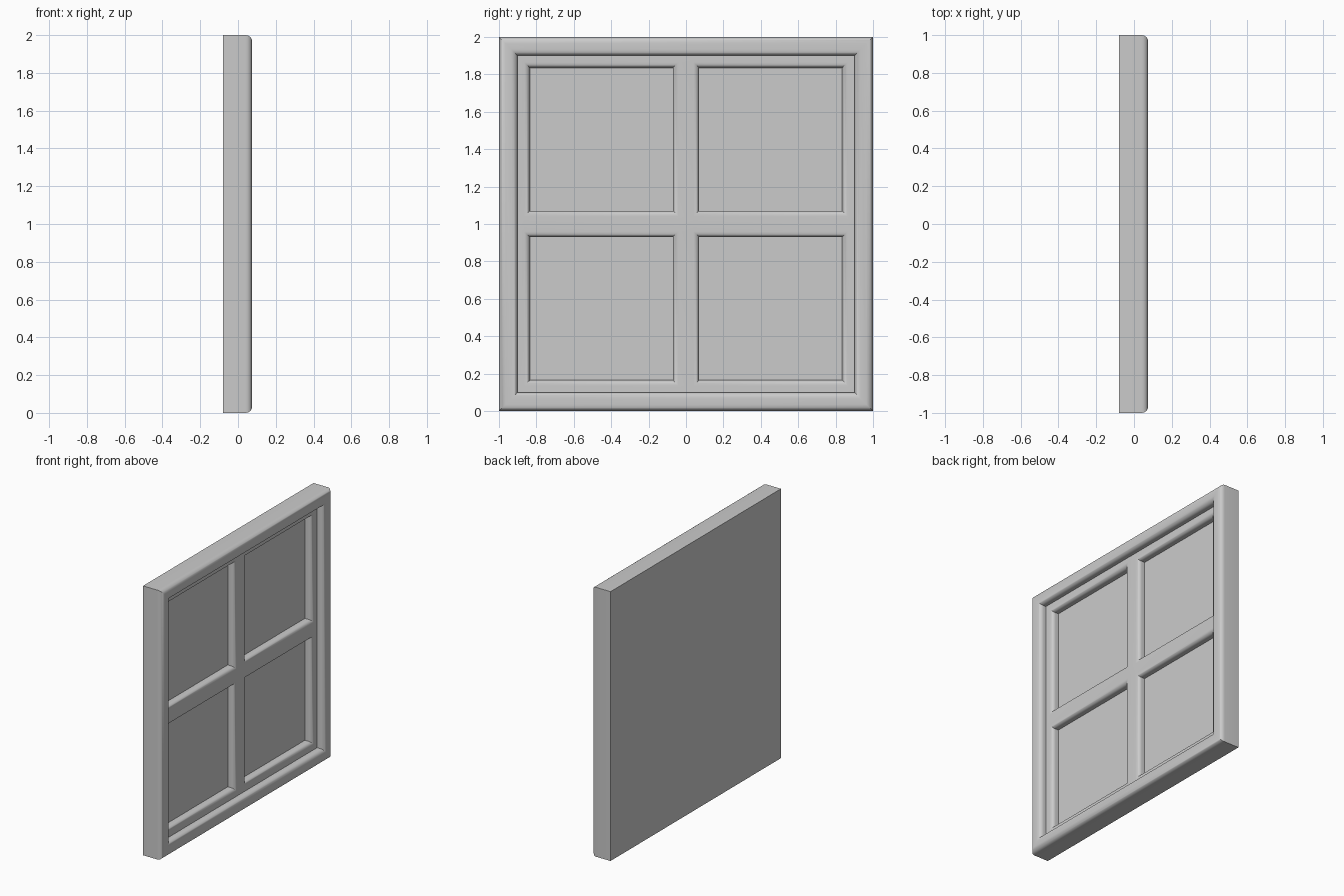
import bpy, bmesh, math

if "Cube" in bpy.data.objects:
    bpy.data.objects.remove(bpy.data.objects["Cube"])

BACK, FRONT, SASH, PANE = -0.08, 0.075, 0.02, -0.035
CZ = 1.0          # window centre height
SEG = 6           # segments per rounded edge


def arc(ci, cx, r, a0, a1):
    """Quarter round in (inset, x) space."""
    return [(ci + r * math.cos(math.radians(a0 + (a1 - a0) * i / SEG)),
             cx + r * math.sin(math.radians(a0 + (a1 - a0) * i / SEG)))
            for i in range(SEG + 1)]


def sweep(bm, y0, y1, z0, z1, profile):
    """Sweep an (inset, x) profile around a mitred rectangle; return its rings."""
    rings = []
    for d, x in profile:
        rings.append([bm.verts.new((x, y, z)) for y, z in
                      ((y0 + d, z0 + d), (y1 - d, z0 + d),
                       (y1 - d, z1 - d), (y0 + d, z1 - d))])
    for a, b in zip(rings, rings[1:]):
        for i in range(4):
            j = (i + 1) % 4
            bm.faces.new((a[i], a[j], b[j], b[i]))
    return rings


def finish(bm, name):
    bmesh.ops.remove_doubles(bm, verts=bm.verts, dist=1e-5)
    mesh = bpy.data.meshes.new(name)
    bm.to_mesh(mesh)
    bm.free()
    obj = bpy.data.objects.new(name, mesh)
    bpy.context.collection.objects.link(obj)
    bpy.ops.object.select_all(action='DESELECT')
    obj.select_set(True)
    bpy.context.view_layer.objects.active = obj
    bpy.ops.object.shade_smooth_by_angle(angle=math.radians(35))
    return obj


# Outer frame with rounded front edges and a flat back
R, W = 0.035, 0.1
bm = bmesh.new()
profile = ([(0, BACK)] + arc(R, FRONT - R, R, 180, 90)
           + arc(W - R, FRONT - R, R, 90, 0) + [(W, SASH)])
rings = sweep(bm, -1, 1, CZ - 1, CZ + 1, profile)
bm.faces.new(reversed(rings[0]))
finish(bm, "outer_frame")

# Sash with crossed glazing bars: flat front, four rounded openings, panes
r, OUT, BAR = 0.03, 0.835, 0.07
bm = bmesh.new()
lines = [-0.9, -OUT - r, -BAR + r, BAR - r, OUT + r, 0.9]
for i in range(5):
    for j in range(5):
        if i in (1, 3) and j in (1, 3):
            continue
        corners = ((i, j), (i + 1, j), (i + 1, j + 1), (i, j + 1))
        bm.faces.new([bm.verts.new((SASH, lines[a], CZ + lines[b]))
                      for a, b in corners])
lip = arc(0, SASH - r, r, 90, 0) + [(r, PANE)]
for i in (1, 3):
    for j in (1, 3):
        rings = sweep(bm, lines[i], lines[i + 1],
                      CZ + lines[j], CZ + lines[j + 1], lip)
        bm.faces.new(rings[-1])
finish(bm, "sash_and_panes")
